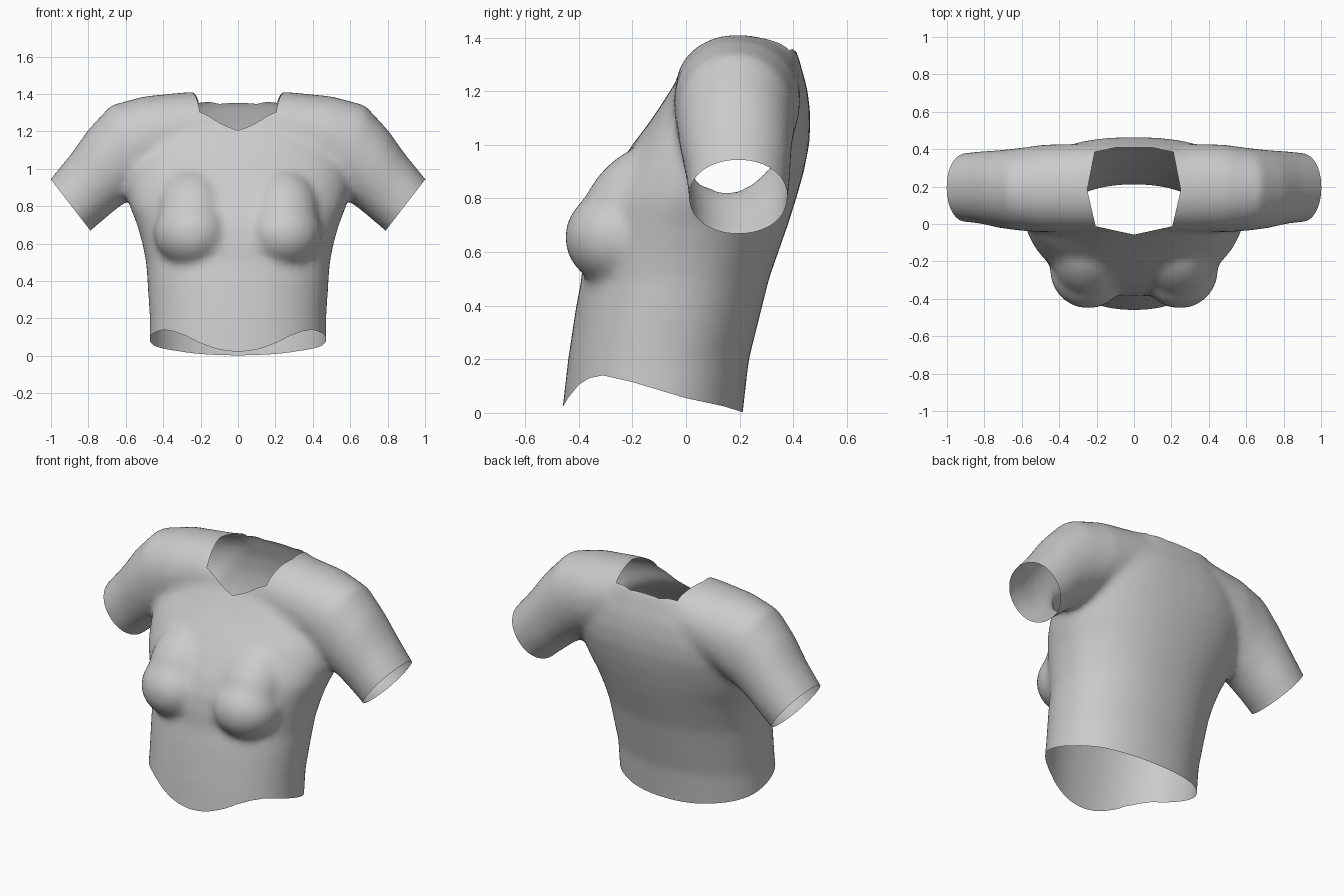
import bpy, bmesh, math
from mathutils import Vector, Matrix

if "Cube" in bpy.data.objects:
    bpy.data.objects.remove(bpy.data.objects["Cube"])

SIDES = 40


def ring(bm, centre, a, b, n):
    """One superellipse ring spanned by the half axes a and b."""
    verts = []
    for i in range(SIDES):
        t = 2 * math.pi * i / SIDES
        c, s = math.cos(t), math.sin(t)
        u = math.copysign(abs(c) ** (2 / n), c)
        v = math.copysign(abs(s) ** (2 / n), s)
        verts.append(bm.verts.new(centre + a * u + b * v))
    return verts


def loft(bm, rings):
    """Skin the rings and cap both ends."""
    for r0, r1 in zip(rings, rings[1:]):
        for i in range(SIDES):
            j = (i + 1) % SIDES
            bm.faces.new((r0[i], r0[j], r1[j], r1[i]))
    bm.faces.new(rings[0])
    bm.faces.new(rings[-1])


def hem(y):
    """Height of the curved hem at depth y."""
    pts = [(-0.47, 0.005), (-0.44, 0.055), (-0.40, 0.105), (-0.36, 0.13), (-0.31, 0.14),
           (-0.2, 0.115), (0, 0.055), (0.14, 0.025), (0.22, 0.0)]
    if y <= pts[0][0]:
        return pts[0][1]
    for (y0, z0), (y1, z1) in zip(pts, pts[1:]):
        if y <= y1:
            return z0 + (z1 - z0) * (y - y0) / (y1 - y0)
    return pts[-1][1]


bm = bmesh.new()

# Torso: height, half width, front y, back y, squareness
torso = [(-0.15, 0.475, -0.47, 0.205, 2.2), (0.0, 0.475, -0.463, 0.212, 2.2),
         (0.2, 0.472, -0.44, 0.235, 2.2), (0.4, 0.485, -0.41, 0.285, 2.2),
         (0.5, 0.492, -0.39, 0.31, 2.2), (0.6, 0.512, -0.385, 0.345, 2.2),
         (0.7, 0.54, -0.37, 0.38, 2.2), (0.8, 0.58, -0.33, 0.412, 2.2),
         (0.9, 0.60, -0.27, 0.44, 2.2), (1.0, 0.60, -0.20, 0.46, 2.3),
         (1.1, 0.57, -0.125, 0.465, 2.4), (1.2, 0.50, -0.06, 0.455, 2.5),
         (1.3, 0.40, 0.005, 0.428, 2.6), (1.36, 0.31, 0.07, 0.41, 2.8),
         (1.40, 0.22, 0.13, 0.36, 2.8)]
loft(bm, [ring(bm, Vector((0, (f + k) / 2, z)), Vector((w, 0, 0)), Vector((0, (k - f) / 2, 0)), n)
          for z, w, f, k, n in torso])

# Sleeves: top x, top z, bottom x, bottom z, front y, back y
sleeve = [(0.0, 1.40, 0.0, 1.0, -0.04, 0.43), (0.25, 1.412, 0.25, 1.0, -0.04, 0.43),
          (0.5, 1.388, 0.46, 0.92, -0.045, 0.425), (0.68, 1.34, 0.57, 0.84, -0.035, 0.405),
          (0.80, 1.21, 0.65, 0.785, -0.02, 0.395), (0.90, 1.07, 0.72, 0.725, 0.0, 0.39),
          (1.003, 0.945, 0.79, 0.667, 0.01, 0.38), (1.08, 0.845, 0.865, 0.575, 0.015, 0.375)]
for side in (1, -1):
    rings = []
    for tx, tz, bx, bz, f, k in sleeve:
        top, low = Vector((side * tx, 0, tz)), Vector((side * bx, 0, bz))
        centre = (top + low) / 2 + Vector((0, (f + k) / 2, 0))
        rings.append(ring(bm, centre, (top - low) / 2, Vector((0, (k - f) / 2, 0)), 2.1))
    loft(bm, rings)

    # Bust: a round lower form and a tilted upper form
    for y, z, size, tilt in ((-0.25, 0.655, (0.205, 0.203, 0.185), 0),
                             (-0.20, 0.78, (0.185, 0.165, 0.25), -38)):
        m = (Matrix.Translation((side * 0.245, y, z)) @ Matrix.Rotation(math.radians(tilt), 4, 'X')
             @ Matrix.Diagonal((*size, 1)))
        bmesh.ops.create_uvsphere(bm, u_segments=32, v_segments=20, radius=1, matrix=m)

bmesh.ops.recalc_face_normals(bm, faces=bm.faces[:])
mesh = bpy.data.meshes.new("shirt")
bm.to_mesh(mesh)
bm.free()
shirt = bpy.data.objects.new("shirt", mesh)
bpy.context.collection.objects.link(shirt)

# Fuse all forms into one soft skin
fuse = shirt.modifiers.new("fuse", 'REMESH')
fuse.mode = 'VOXEL'
fuse.voxel_size = 0.02
soften = shirt.modifiers.new("soften", 'SMOOTH')
soften.factor = 0.5
soften.iterations = 14
bpy.context.view_layer.update()
skin = bpy.data.meshes.new_from_object(shirt.evaluated_get(bpy.context.evaluated_depsgraph_get()))
shirt.modifiers.clear()
bm = bmesh.new()
bm.from_mesh(skin)

# Keep only the largest connected shell
seen, shells = set(), []
for v in bm.verts:
    if v in seen:
        continue
    seen.add(v)
    stack, shell = [v], []
    while stack:
        p = stack.pop()
        shell.append(p)
        for e in p.link_edges:
            q = e.other_vert(p)
            if q not in seen:
                seen.add(q)
                stack.append(q)
    shells.append(shell)
shells.sort(key=len)
for shell in shells[:-1]:
    bmesh.ops.delete(bm, geom=shell, context='VERTS')


def cut(test, point, normal, clear):
    """Slice the faces that pass the test with a plane."""
    faces = [f for f in bm.faces if test(f.calc_center_median())]
    edges = {e for f in faces for e in f.edges}
    verts = {v for f in faces for v in f.verts}
    bmesh.ops.bisect_plane(bm, geom=[*verts, *edges, *faces], plane_co=point,
                           plane_no=normal, clear_outer=clear)


# Open sleeve ends
for side in (1, -1):
    cut(lambda c: c.z > 0.5 and c.x * side > 0.6, (side * 0.895, 0.19, 0.806),
        (side * 0.79, 0, -0.61), True)

# Curved open hem
for v in bm.verts:
    v.co.z -= hem(v.co.y)
cut(lambda c: c.z < 0.3, (0, 0, 0), (0, 0, -1), True)
for v in bm.verts:
    v.co.z += hem(v.co.y)

# Angular neck opening
half = [(0, -0.057), (0.205, -0.012), (0.25, 0.18), (0.21, 0.385), (0.1, 0.408)]
outline = half + [(-x, y) for x, y in reversed(half) if x > 0]
planes = []
for (x0, y0), (x1, y1) in zip(outline, outline[1:] + outline[:1]):
    planes.append((Vector((x0, y0, 0)), Vector((y1 - y0, x0 - x1, 0)).normalized()))
for point, normal in planes:
    cut(lambda c: c.z > 1.1 and abs(c.x) < 0.4, point, normal, False)
hole = []
for f in bm.faces:
    c = f.calc_center_median()
    if c.z > 1.1 and all((c - p).dot(n) < 0 for p, n in planes):
        hole.append(f)
bmesh.ops.delete(bm, geom=hole, context='FACES')

for f in bm.faces:
    f.smooth = True
    f.material_index = 0
bm.to_mesh(mesh)
bm.free()
bpy.data.meshes.remove(skin)

# Plain fabric colour
fabric = bpy.data.materials.new("light grey fabric")
fabric.diffuse_color = (0.6, 0.6, 0.6, 1)
fabric.use_nodes = True
fabric.node_tree.nodes["Principled BSDF"].inputs["Base Color"].default_value = fabric.diffuse_color
mesh.materials.clear()
mesh.materials.append(fabric)
